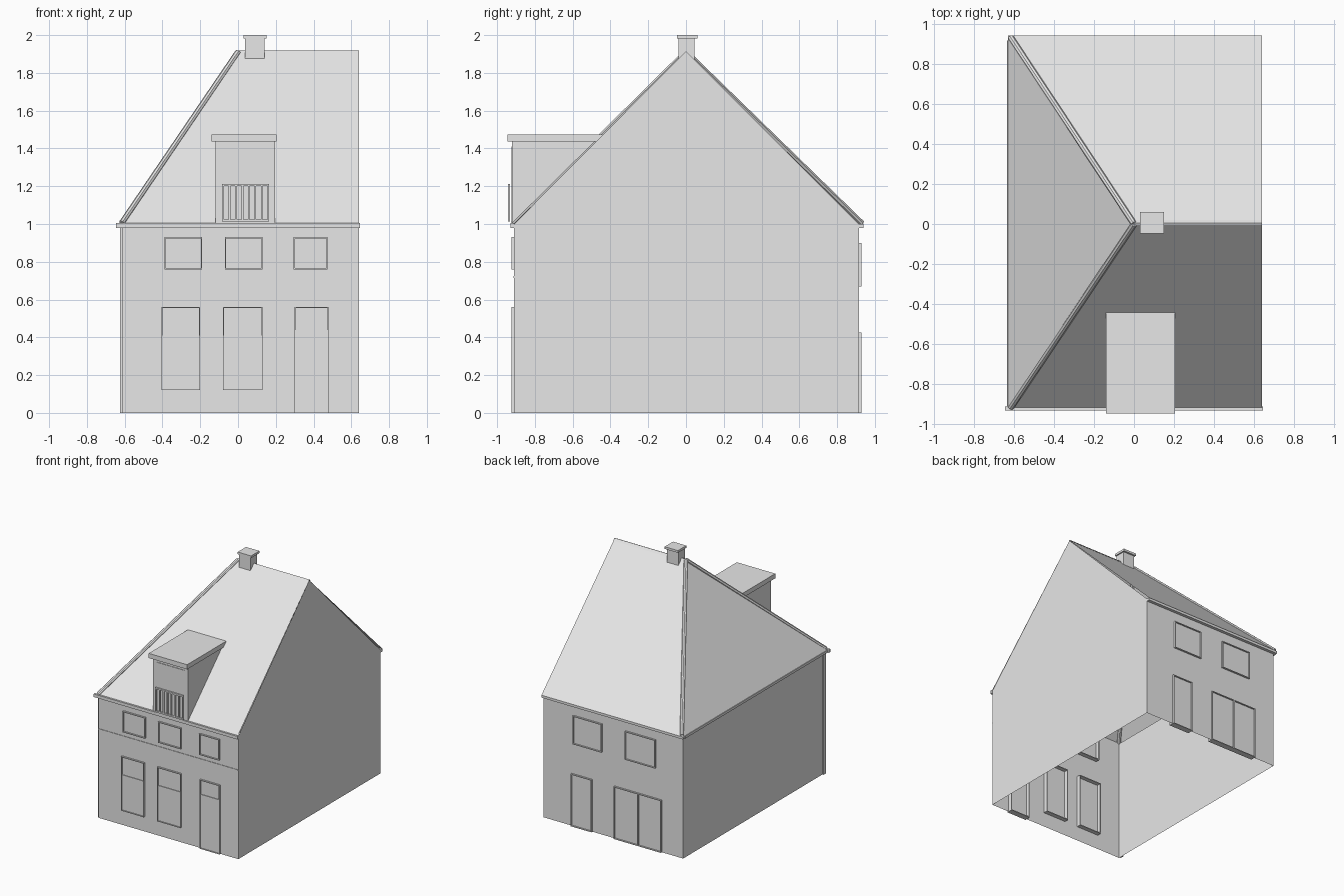
import bpy
from mathutils import Vector

cube = bpy.data.objects.get("Cube")
if cube:
    bpy.data.objects.remove(cube, do_unlink=True)

grey = bpy.data.materials.new("plain grey")
grey.use_nodes = True
grey.diffuse_color = (0.8, 0.8, 0.8, 1)
grey.node_tree.nodes["Principled BSDF"].inputs["Base Color"].default_value = (0.8, 0.8, 0.8, 1)


def mesh(name, verts, faces):
    data = bpy.data.meshes.new(name)
    data.from_pydata(verts, [], faces)
    data.materials.append(grey)
    obj = bpy.data.objects.new(name, data)
    bpy.context.collection.objects.link(obj)
    return obj


def box(name, x, y, z):
    """Box from three (low, high) ranges."""
    verts = [(a, b, c) for a in sorted(x) for b in sorted(y) for c in sorted(z)]
    faces = [(0, 1, 3, 2), (4, 6, 7, 5), (0, 4, 5, 1),
             (2, 3, 7, 6), (0, 2, 6, 4), (1, 5, 7, 3)]
    return mesh(name, verts, faces)


def rod(name, start, end, radius, sides=8):
    start, end = Vector(start), Vector(end)
    axis = end - start
    bpy.ops.mesh.primitive_cylinder_add(vertices=sides, radius=radius,
                                        depth=axis.length, location=(start + end) / 2)
    obj = bpy.context.object
    obj.name = name
    obj.rotation_euler = axis.to_track_quat('Z', 'Y').to_euler()
    obj.data.materials.append(grey)
    bpy.ops.object.shade_smooth_by_angle()


LEFT, RIGHT, FRONT, BACK = -0.615, 0.64, -0.91, 0.915
EAVE, RIDGE = 1.0, 1.915

# Open-bottomed shell: front, hip-side and back walls, then the gable
corners = [(RIGHT, FRONT), (LEFT, FRONT), (LEFT, BACK), (RIGHT, BACK)]
shell = [(x, y, z) for z in (0, EAVE) for x, y in corners] + [(RIGHT, 0, RIDGE)]
mesh("walls", shell, [(1, 0, 4, 5), (2, 1, 5, 6), (3, 2, 6, 7), (0, 3, 7, 8, 4)])

# Half-hipped roof: front slope, back slope, hip end
eave_l, eave_f, eave_b = -0.63, -0.92, 0.94
mesh("roof",
     [(RIGHT, eave_f, EAVE), (eave_l, eave_f, EAVE), (eave_l, eave_b, EAVE),
      (RIGHT, eave_b, EAVE), (0, 0, RIDGE), (RIGHT, 0, RIDGE)],
     [(1, 0, 5, 4), (3, 2, 4, 5), (2, 1, 4)])

# Ridge and hip caps
mesh("ridge_cap", [(x, y, z) for x in (0, RIGHT)
                   for y, z in ((-0.005, RIDGE), (0.005, RIDGE + 0.004), (0.02, RIDGE - 0.014))],
     [(0, 3, 4, 1), (1, 4, 5, 2)])
for side, y in (("front", -0.915), ("back", 0.93)):
    rod(side + "_hip_cap", (-0.615, y, EAVE + 0.005), (0, 0, RIDGE - 0.005), 0.016)

# Gutters, facade ledge and downpipe
box("front_gutter", (-0.645, 0.645), (-0.93, FRONT), (0.98, 1.005))
box("back_gutter", (eave_l, RIGHT), (BACK, 0.94), (0.98, 1.0))
box("hip_gutter", (-0.635, LEFT), (FRONT, BACK), (0.98, 1.0))
box("front_ledge", (LEFT, RIGHT), (-0.914, FRONT), (0.715, 0.725))
box("downpipe", (-0.626, LEFT), (-0.9, -0.872), (0, 0.98))


def opening(name, x, z, wall, transom=None, split=None):
    """Thin frame passing through a wall, with a shallow recessed pane."""
    out = 1 if wall > 0 else -1
    depth = (wall + out * 0.014, wall - out * 0.035)
    t = 0.006
    for part, px, pz in (("left_jamb", (x[1] - t, x[1]), z), ("right_jamb", (x[0], x[0] + t), z),
                         ("head", x, (z[1] - t, z[1])), ("sill", x, (z[0], z[0] + t))):
        box(name + "_" + part, px, depth, pz)
    inner = (x[0] + t, x[1] - t)
    box(name + "_pane", inner, (wall - out * 0.002, wall + out * 0.003), z)
    if transom:
        box(name + "_lower_panel", inner, (wall, wall + out * 0.008), (z[0] + t, transom))
    if split:
        box(name + "_mullion", (split - t, split + t), depth, z)


# Front windows and door
for i, x in enumerate([(-0.39, -0.19), (-0.07, 0.13), (0.295, 0.475)]):
    opening(f"front_upper_window_{i + 1}", x, (0.76, 0.93), FRONT)
for i, x in enumerate([(-0.405, -0.2), (-0.08, 0.13)]):
    opening(f"front_lower_window_{i + 1}", x, (0.12, 0.56), FRONT, transom=0.41)
opening("front_door", (0.3, 0.48), (0, 0.56), FRONT, transom=0.44)

# Back windows and doors
for i, x in enumerate([(0.11, 0.37), (-0.37, -0.1)]):
    opening(f"back_upper_window_{i + 1}", x, (0.67, 0.9), BACK)
opening("back_single_door", (0.2, 0.385), (0, 0.425), BACK)
opening("back_double_door", (-0.425, 0), (0, 0.425), BACK, split=-0.215)

# Dormer: wedge body sunk into the front slope, flat roof
body = [(x, y, z) for x in (-0.12, 0.195)
        for y, z in ((-0.92, 1.005), (-0.92, 1.44), (-0.48, 1.44))]
mesh("dormer_body", body, [(0, 3, 4, 1), (0, 1, 2), (3, 5, 4), (1, 4, 5, 2)])
box("dormer_roof", (-0.14, 0.205), (-0.945, -0.443), (1.437, 1.475))
box("dormer_door", (-0.085, 0.165), (-0.924, -0.92), (1.015, 1.41))

# Balcony railing
for part, z in (("top", (1.2, 1.212)), ("bottom", (1.012, 1.024))):
    box("railing_" + part, (-0.085, 0.165), (-0.943, -0.932), z)
bars = 8
for i in range(bars):
    x = -0.085 + i * (0.25 - 0.01) / (bars - 1)
    box(f"railing_bar_{i + 1}", (x, x + 0.01), (-0.942, -0.933), (1.012, 1.21))

# Chimney
box("chimney_stack", (0.037, 0.14), (-0.04, 0.045), (1.868, 1.985))
box("chimney_cap", (0.03, 0.15), (-0.047, 0.06), (1.982, 2.0))
